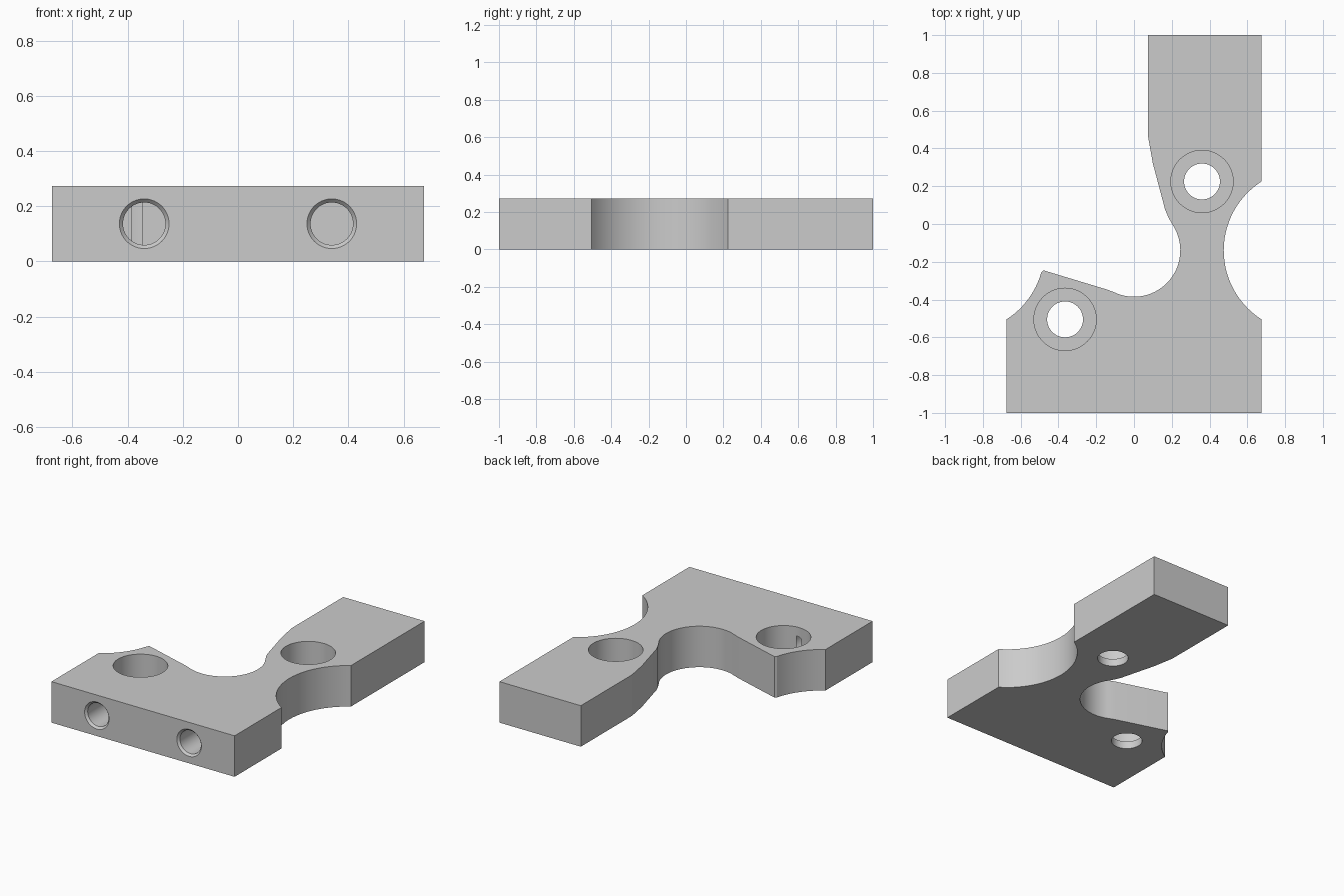
import bpy
import bmesh
from math import radians, cos, sin
from mathutils import Matrix, Vector

cube = bpy.data.objects.get("Cube")
if cube:
    bpy.data.objects.remove(cube, do_unlink=True)

THICK = 0.273

grey = bpy.data.materials.new("plain grey")
grey.use_nodes = True
colour = (0.6, 0.6, 0.6, 1)
grey.diffuse_color = colour
grey.node_tree.nodes["Principled BSDF"].inputs["Base Color"].default_value = colour


def arc(cx, cy, r, start, end, steps=28):
    angles = [radians(start + (end - start) * i / steps) for i in range(steps + 1)]
    return [(cx + r * cos(a), cy + r * sin(a)) for a in angles]


def add_object(name, bm):
    bmesh.ops.recalc_face_normals(bm, faces=bm.faces)
    mesh = bpy.data.meshes.new(name)
    bm.to_mesh(mesh)
    bm.free()
    mesh.materials.append(grey)
    obj = bpy.data.objects.new(name, mesh)
    bpy.context.collection.objects.link(obj)
    return obj


def drill(name, origin, axis, rings, sides=72):
    """Round cutter lofted through (distance along axis, radius) rings."""
    bm = bmesh.new()
    loops = [[bm.verts.new((x, y, d)) for x, y in arc(0, 0, r, 0, 360, sides)[:-1]]
             for d, r in rings]
    bm.faces.new(loops[0])
    bm.faces.new(loops[-1])
    for low, high in zip(loops, loops[1:]):
        for i in range(sides):
            j = (i + 1) % sides
            bm.faces.new((low[i], low[j], high[j], high[i]))
    turn = Vector((0, 0, 1)).rotation_difference(Vector(axis)).to_matrix().to_4x4()
    bmesh.ops.transform(bm, matrix=Matrix.Translation(origin) @ turn, verts=bm.verts)
    obj = add_object(name, bm)
    obj.hide_render = True
    return obj


# Plate outline: foot, round right notch, arm, round inner notch, clipped left corner
outline = [(-0.675, -1), (0.675, -1)]
outline += arc(0.908, -0.14, 0.433, 237.4, 122.6)
outline += [(0.675, 1), (0.075, 1), (0.075, 0.46), (0.10, 0.32), (0.165, 0.075), (0.18, 0.04)]
outline += arc(0, -0.14, 0.245, 35, -115, 36)
outline += [(-0.14, -0.348), (-0.48, -0.245)]
outline += arc(-0.908, -0.14, 0.433, -15.5, -57.4, 12)

bm = bmesh.new()
base = bm.faces.new([bm.verts.new((x, y, 0)) for x, y in outline])
top = bmesh.ops.extrude_face_region(bm, geom=[base])["geom"]
bmesh.ops.translate(bm, vec=(0, 0, THICK),
                    verts=[v for v in top if isinstance(v, bmesh.types.BMVert)])
plate = add_object("bracket_plate", bm)

# Counterbored vertical holes
cutters = []
for name, x, y in (("foot", -0.365, -0.505), ("arm", 0.36, 0.225)):
    cutters.append(drill(name + "_counterbore_cutter", (x, y, 0), (0, 0, 1),
                         [(-0.1, 0.095), (0.05, 0.095), (0.05, 0.165), (0.4, 0.165)]))

# Chamfered blind holes in the front face
for name, x in (("right", -0.34), ("left", 0.34)):
    cutters.append(drill(name + "_front_hole_cutter", (x, -1, THICK / 2), (0, 1, 0),
                         [(-0.1, 0.09), (0, 0.09), (0.014, 0.077), (0.3312, 0.077)]))

# Cut the holes, apply, and remove the cutters
bpy.context.view_layer.objects.active = plate
for cutter in cutters:
    mod = plate.modifiers.new("hole", "BOOLEAN")
    mod.operation = "DIFFERENCE"
    mod.solver = "EXACT"
    mod.object = cutter
    bpy.ops.object.modifier_apply(modifier=mod.name)
    bpy.data.objects.remove(cutter, do_unlink=True)

# Smooth round walls, crisp corners
bpy.ops.object.select_all(action="DESELECT")
plate.select_set(True)
bpy.ops.object.shade_smooth_by_angle(angle=radians(8))
